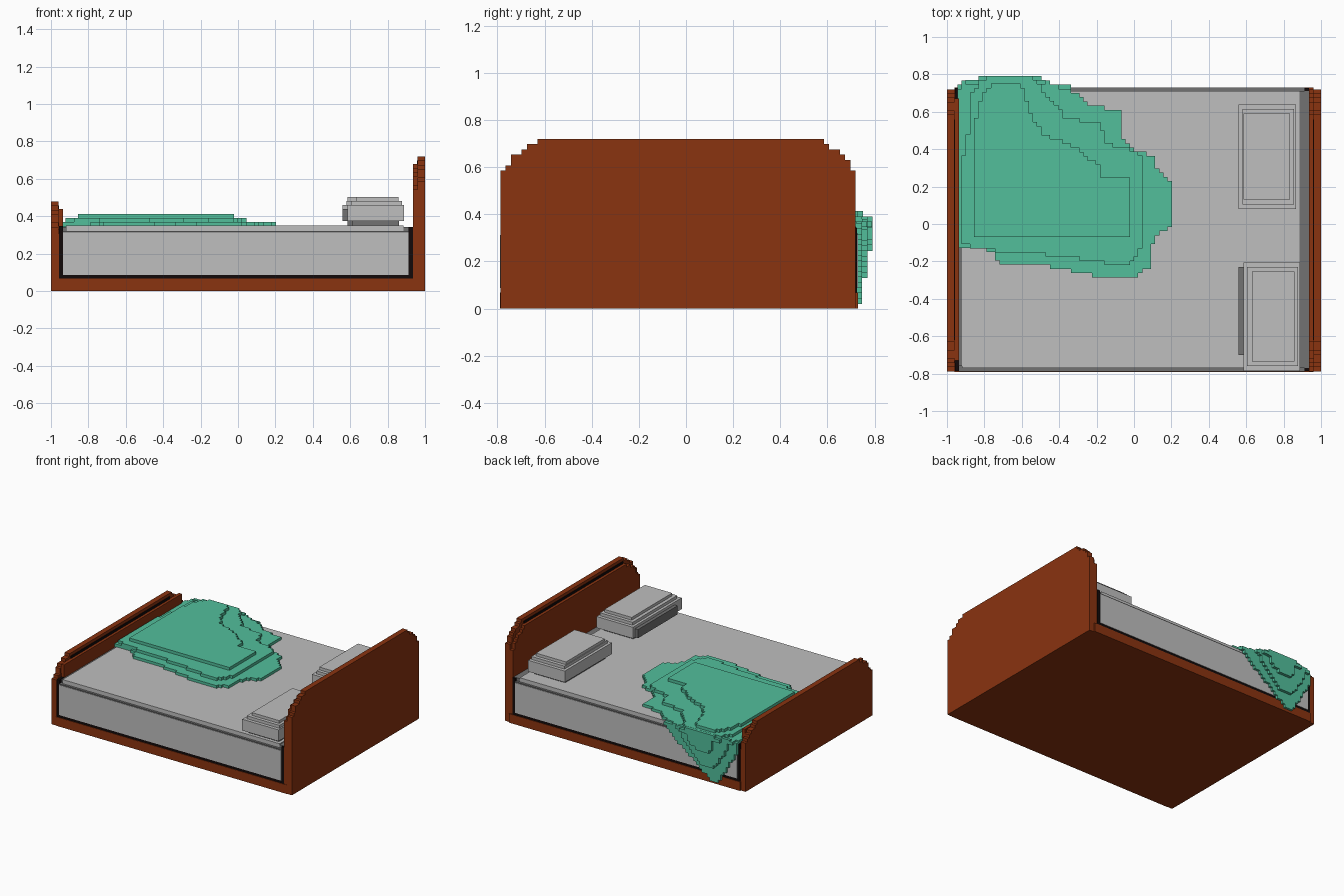
import bpy, bmesh

cube = bpy.data.objects.get("Cube")
if cube:
    bpy.data.objects.remove(cube, do_unlink=True)

CELL = 0.0225


def material(name, rgb):
    m = bpy.data.materials.new(name)
    m.use_nodes = True
    m.diffuse_color = (*rgb, 1)
    bsdf = m.node_tree.nodes["Principled BSDF"]
    bsdf.inputs["Base Color"].default_value = (*rgb, 1)
    bsdf.inputs["Roughness"].default_value = 0.9
    return m


WOOD = material("red brown wood", (0.254, 0.033, 0.005))
LINEN = material("light grey linen", (0.52, 0.52, 0.52))
SHADE = material("dark grey linen", (0.17, 0.17, 0.17))
TEAL = material("teal blanket", (0.084, 0.52, 0.33))
DARK = material("black trim", (0.006, 0.003, 0.003))


def prism(name, outline, axis, lo, hi, mat):
    """Extrude a flat outline along an axis from lo to hi."""
    place = {"x": lambda u, v, w: (w, u, v),
             "y": lambda u, v, w: (u, w, v),
             "z": lambda u, v, w: (u, v, w)}[axis]
    bm = bmesh.new()
    face = bm.faces.new([bm.verts.new(place(u, v, lo)) for u, v in outline])
    ext = bmesh.ops.extrude_face_region(bm, geom=[face], use_keep_orig=True)
    move = place(0, 0, hi - lo)
    bmesh.ops.translate(bm, vec=move, verts=[e for e in ext["geom"] if isinstance(e, bmesh.types.BMVert)])
    bmesh.ops.recalc_face_normals(bm, faces=bm.faces)
    mesh = bpy.data.meshes.new(name)
    bm.to_mesh(mesh)
    bm.free()
    mesh.materials.append(mat)
    ob = bpy.data.objects.new(name, mesh)
    bpy.context.collection.objects.link(ob)
    return ob


def box(name, x0, x1, y0, y1, z0, z1, mat):
    return prism(name, [(x0, y0), (x1, y0), (x1, y1), (x0, y1)], "z", z0, z1, mat)


def stepped(poly):
    """Turn a polygon into a staircase outline, one row of cells at a time."""
    v0, v1 = min(p[1] for p in poly), max(p[1] for p in poly)
    n = max(1, round((v1 - v0) / CELL))
    h = (v1 - v0) / n
    right, left = [], []
    for i in range(n):
        v = v0 + (i + 0.5) * h
        hits = []
        for (ua, va), (ub, vb) in zip(poly, poly[1:] + poly[:1]):
            if (va <= v) != (vb <= v):
                hits.append(ua + (ub - ua) * (v - va) / (vb - va))
        a, b = (round(u / CELL) * CELL for u in (min(hits), max(hits)))
        for side, u in ((left, a), (right, max(b, a + CELL))):
            if side and abs(side[-1][0] - u) < 1e-6:
                side[-1] = (u, v0 + (i + 1) * h)
            else:
                side += [(u, v0 + i * h), (u, v0 + (i + 1) * h)]
    return right + left[::-1]


# Bed frame: base slab and two end boards, each with a lower inner layer
Y0, Y1 = -0.79, 0.73
box("frame_base", -0.96, 0.96, Y0, Y1, 0, 0.067, WOOD)


def board(name, top, x_out, x_mid, x_in):
    for part, h, xa, xb in (("outer", top, x_out, x_mid), ("inner", top - 0.04, x_mid, x_in)):
        s = h - 0.155
        prof = [(Y0, 0), (Y1, 0), (Y1, s), (Y1 - 0.06, h - 0.07),
                (Y1 - 0.17, h), (Y0 + 0.17, h), (Y0 + 0.06, h - 0.07), (Y0, s)]
        prism(f"{name}_{part}", stepped(prof), "x", min(xa, xb), max(xa, xb), WOOD)
    # dark line along the inner step
    side = 0.004 if x_in > x_mid else -0.004
    box(f"{name}_trim", min(x_mid, x_mid + side), max(x_mid, x_mid + side),
        Y0 + 0.17, Y1 - 0.17, top - 0.04, top - 0.022, DARK)


board("headboard", 0.72, 1.0, 0.96, 0.935)
board("footboard", 0.48, -1.0, -0.96, -0.957)

# Dark lining framing the mattress on both open sides
for side, ya, yb in (("front", Y0 + 0.004, Y0 + 0.06), ("back", Y1 - 0.06, Y1 - 0.004)):
    box(f"lining_{side}_bottom", -0.957, 0.935, ya, yb, 0.06, 0.086, DARK)
    box(f"lining_{side}_foot", -0.957, -0.936, ya, yb, 0.086, 0.347, DARK)
    box(f"lining_{side}_head", 0.912, 0.935, ya, yb, 0.086, 0.342, DARK)
box("footboard_lining", -0.96, -0.936, Y0 + 0.06, Y1 - 0.06, 0.06, 0.44, WOOD)

# Mattress with a narrow ledge around its upper layer
box("mattress", -0.936, 0.912, Y0 + 0.001, Y1 - 0.001, 0.086, 0.312, LINEN)
box("mattress_ledge", -0.936, 0.912, Y0 + 0.003, Y1 - 0.003, 0.312, 0.32, SHADE)
box("mattress_top", -0.92, 0.885, Y0 + 0.02, Y1 - 0.02, 0.32, 0.35, LINEN)
box("mattress_head_gap", 0.885, 0.935, Y0 + 0.02, Y1 - 0.02, 0.086, 0.343, SHADE)
box("mattress_foot_gap", -0.936, -0.92, Y0 + 0.03, Y1 - 0.03, 0.32, 0.343, SHADE)


# Pillows, stacked in layers
def pillow(name, x0, x1, y0, y1, dx):
    box(f"{name}_bottom", x0 + 0.025, x1 - 0.025, y0 + 0.04, y1 - 0.04, 0.345, 0.375, SHADE)
    box(f"{name}_body", x0, x1, y0, y1, 0.375, 0.46, LINEN)
    box(f"{name}_upper", x0 + 0.02, x1 - 0.01, y0 + 0.025, y1 - 0.025, 0.46, 0.482, LINEN)
    box(f"{name}_top", x0 + dx, x1 - 0.03, y0 + 0.05, y1 - 0.05, 0.482, 0.503, LINEN)


pillow("back_pillow", 0.56, 0.865, 0.08, 0.64, 0.025)
pillow("front_pillow", 0.585, 0.887, -0.785, -0.205, 0.045)
box("front_pillow_edge", 0.56, 0.585, -0.70, -0.23, 0.375, 0.44, SHADE)

# Blanket: three stepped layers on the bed
layer_1 = [(-0.78, 0.79), (-0.52, 0.79), (-0.47, 0.76), (-0.33, 0.71), (-0.22, 0.63),
           (-0.07, 0.61), (-0.07, 0.46), (0.0, 0.39), (0.10, 0.37), (0.12, 0.29),
           (0.19, 0.23), (0.21, 0.18), (0.21, 0.0), (0.13, -0.06), (0.10, -0.1),
           (0.10, -0.22), (0.0, -0.285), (-0.15, -0.285), (-0.3, -0.26), (-0.42, -0.23),
           (-0.71, -0.22), (-0.77, -0.14), (-0.94, -0.135), (-0.94, 0.7), (-0.91, 0.76)]
layer_2 = [(-0.82, 0.77), (-0.52, 0.77), (-0.49, 0.7), (-0.4, 0.62), (-0.37, 0.56),
           (-0.18, 0.55), (-0.15, 0.43), (-0.02, 0.40), (0.04, 0.36), (0.04, -0.13),
           (-0.02, -0.22), (-0.15, -0.21), (-0.4, -0.17), (-0.75, -0.14), (-0.92, -0.11),
           (-0.92, 0.32), (-0.89, 0.45), (-0.88, 0.68)]
layer_3 = [(-0.76, 0.75), (-0.6, 0.75), (-0.56, 0.6), (-0.48, 0.48), (-0.33, 0.42),
           (-0.18, 0.31), (-0.17, 0.25), (-0.03, 0.25), (-0.03, -0.07), (-0.85, -0.07),
           (-0.85, 0.55), (-0.81, 0.7)]
for i, (poly, z0, z1) in enumerate(((layer_1, 0.346, 0.37), (layer_2, 0.37, 0.391),
                                    (layer_3, 0.391, 0.413))):
    prism(f"blanket_layer_{i + 1}", stepped(poly), "z", z0, z1, TEAL)

# Blanket corner hanging over the back side
drape_1 = [(-0.94, 0.36), (-0.33, 0.36), (-0.45, 0.24), (-0.6, 0.13), (-0.73, 0.02),
           (-0.79, 0.02), (-0.85, 0.13), (-0.94, 0.27)]
drape_2 = [(-0.9, 0.38), (-0.46, 0.38), (-0.52, 0.27), (-0.66, 0.13), (-0.76, 0.13), (-0.85, 0.26)]
drape_3 = [(-0.78, 0.39), (-0.53, 0.39), (-0.57, 0.3), (-0.64, 0.245), (-0.73, 0.245), (-0.77, 0.3)]
for i, (poly, ya, yb) in enumerate(((drape_1, 0.722, 0.747), (drape_2, 0.747, 0.769),
                                    (drape_3, 0.769, 0.791))):
    prism(f"blanket_drape_{i + 1}", stepped(poly), "y", ya, yb, TEAL)
